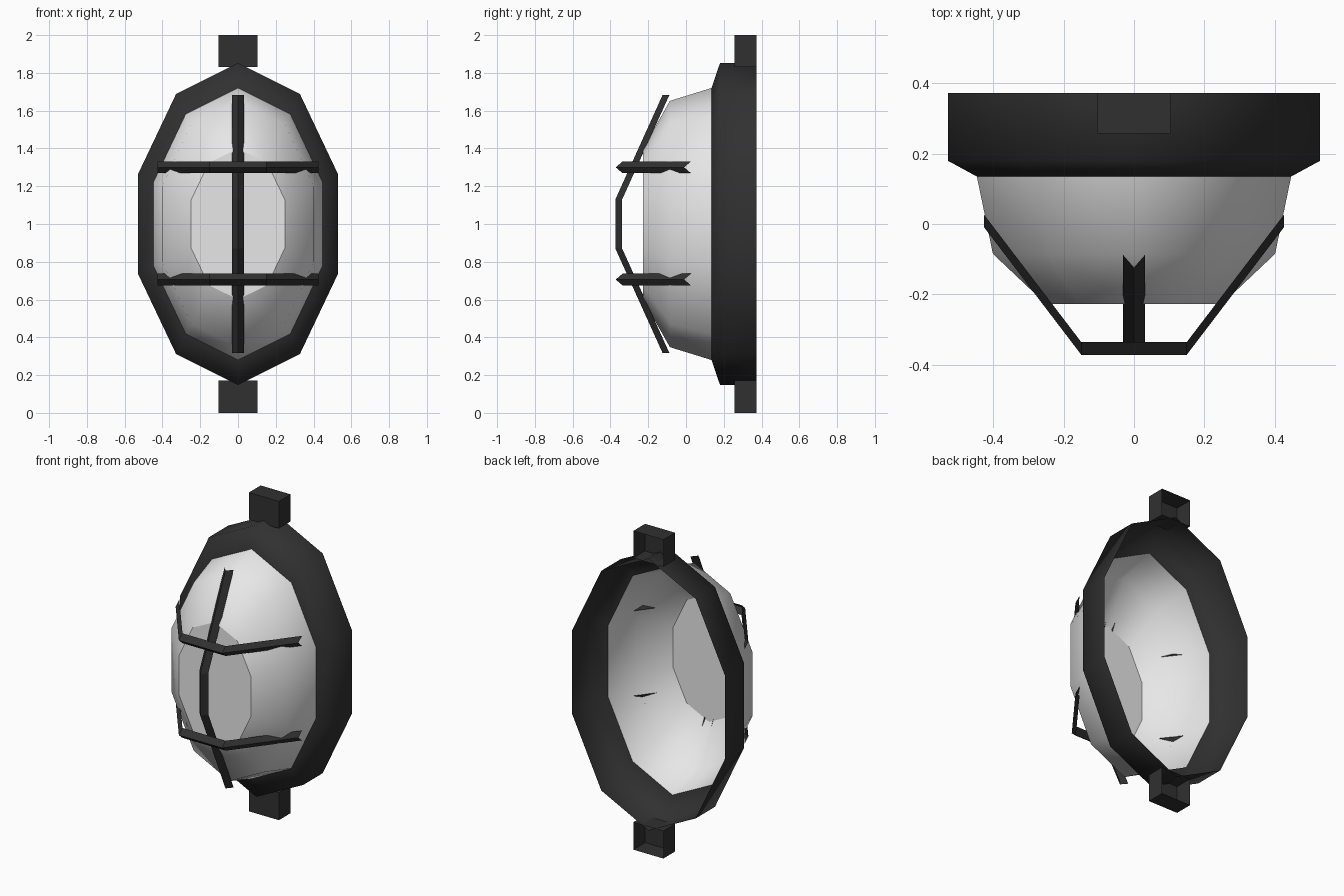
import bpy, bmesh, math

if "Cube" in bpy.data.objects:
    bpy.data.objects.remove(bpy.data.objects["Cube"])

CZ = 1.0      # height of the lamp centre
SIDES = 10


def material(name, rgb):
    m = bpy.data.materials.new(name)
    m.diffuse_color = (*rgb, 1)
    m.use_nodes = True
    m.node_tree.nodes["Principled BSDF"].inputs["Base Color"].default_value = m.diffuse_color
    return m


DARK = material("black plastic", (0.03, 0.03, 0.03))
GLASS = material("frosted white", (0.8, 0.8, 0.8))


def finish(name, bm, mat):
    me = bpy.data.meshes.new(name)
    bm.to_mesh(me)
    bm.free()
    me.materials.append(mat)
    ob = bpy.data.objects.new(name, me)
    bpy.context.collection.objects.link(ob)
    return ob


def oval_shell(name, rings, mat, cap=False):
    """Loft ten-sided ovals (rx, rz, y) from back to front."""
    bm = bmesh.new()
    loops = []
    for rx, rz, y in rings:
        angles = [2 * math.pi * i / SIDES for i in range(SIDES)]
        loops.append([bm.verts.new((rx * math.sin(a), y, CZ + rz * math.cos(a)))
                      for a in angles])
    for a, b in zip(loops, loops[1:]):
        for i in range(SIDES):
            j = (i + 1) % SIDES
            bm.faces.new((a[i], b[i], b[j], a[j])).smooth = True
    bm.normal_update()
    if cap:
        face = bm.faces.new(loops[-1][::-1])
        face.normal_update()
        if face.normal.y > 0:
            face.normal_flip()
        for e in face.edges:
            e.smooth = False
    bmesh.ops.recalc_face_normals(bm, faces=bm.faces)
    # make sure the walls face outwards
    bm.faces.ensure_lookup_table()
    f = bm.faces[0]
    c = f.calc_center_median()
    if f.normal.x * c.x + f.normal.z * (c.z - CZ) < 0:
        bmesh.ops.reverse_faces(bm, faces=bm.faces)
    return finish(name, bm, mat)


# Housing ring, open at the back, with a bevelled front
oval_shell("housing_ring", [(0.557, 0.852, 0.372), (0.557, 0.852, 0.18),
                            (0.47, 0.72, 0.135)], DARK)

# Domed diffuser with a flat front
oval_shell("diffuser", [(0.47, 0.72, 0.135), (0.422, 0.652, -0.085),
                        (0.263, 0.4, -0.228)], GLASS, cap=True)


def guard_bar(name, end, bend, to_world):
    """V-section bar: ridge in front, two wings 0.035 behind it."""
    (u1, y1), (u0, y0) = end, bend
    path = [(-u1, y1), (-u0, y0), (u0, y0), (u1, y1)]
    bm = bmesh.new()
    rows = [[bm.verts.new(to_world(u, y + dy, w))
             for w, dy in ((-0.031, 0.036), (0, 0), (0.031, 0.036))]
            for u, y in path]
    for a, b in zip(rows, rows[1:]):
        for i in range(2):
            f = bm.faces.new((a[i], a[i + 1], b[i + 1], b[i]))
            f.normal_update()
            if f.normal.y > 0:
                f.normal_flip()
    return finish(name, bm, DARK)


# Protective cage: two crossbars and one upright
for label, z in (("upper", 1.3), ("lower", 0.706)):
    guard_bar(label + "_guard_bar", (0.426, -0.01), (0.15, -0.372),
              lambda u, y, w, z=z: (u, y, z + w))
guard_bar("upright_guard_bar", (0.683, -0.124), (0.13, -0.374),
          lambda u, y, w: (w, y, CZ + u))

# Mounting lugs: hollow blocks open at the back
for label, z0, z1 in (("top", 1.83, 2.0), ("bottom", 0.0, 0.172)):
    bm = bmesh.new()
    bmesh.ops.create_cube(bm, size=1)
    for v in bm.verts:
        v.co = (v.co.x * 0.208, 0.315 + v.co.y * 0.116,
                (z0 + z1) / 2 + v.co.z * (z1 - z0))
    bm.normal_update()
    back = [f for f in bm.faces if f.normal.y > 0.9]
    bmesh.ops.delete(bm, geom=back, context='FACES')
    finish(label + "_mounting_lug", bm, DARK)
